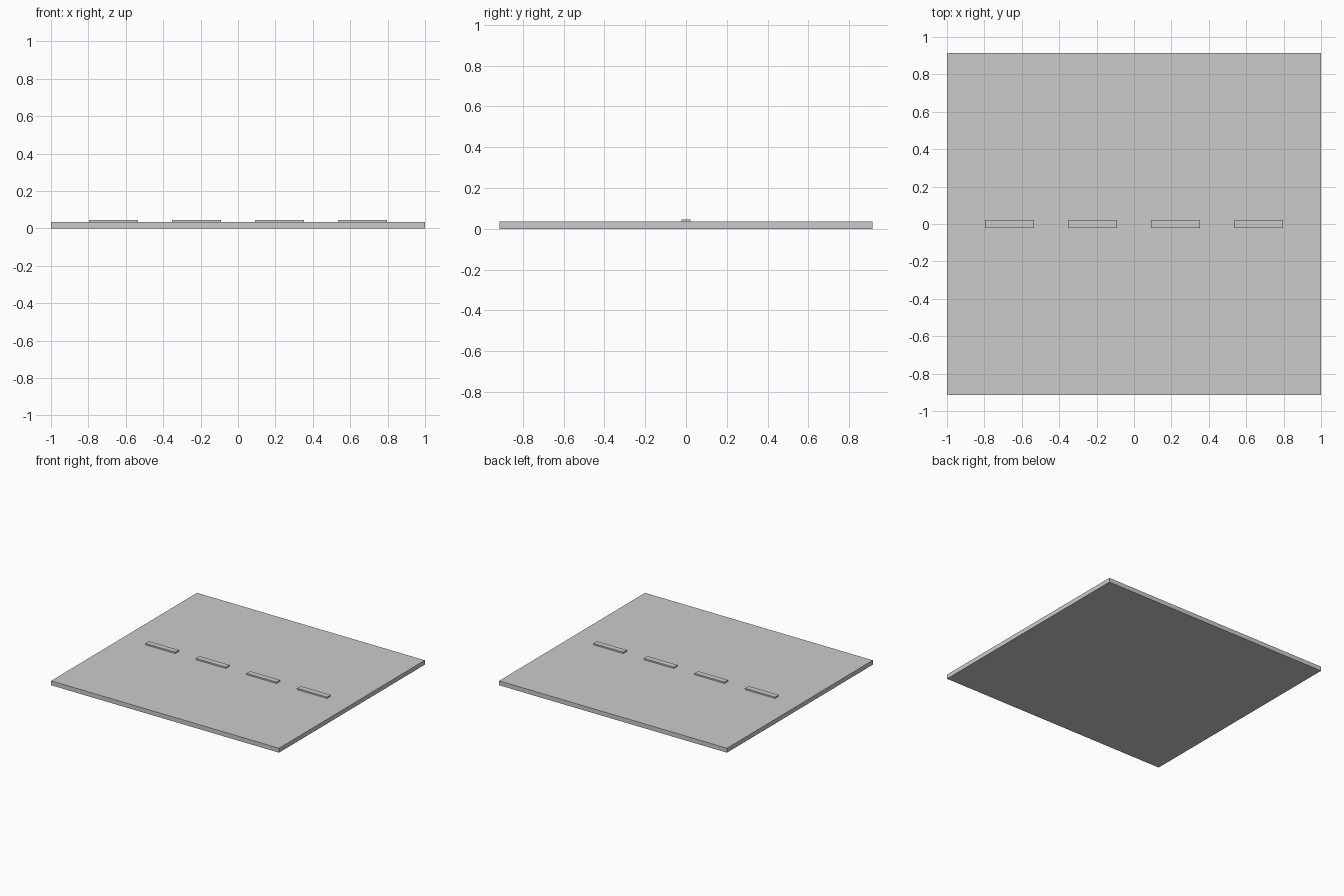
import bpy

if "Cube" in bpy.data.objects:
    bpy.data.objects.remove(bpy.data.objects["Cube"])

SLAB_TOP = 0.035
DASH_TOP = 0.046


def box(name, x, y, z0, z1, width, depth):
    """Box given by its centre in plan, its z range and its plan size."""
    bpy.ops.mesh.primitive_cube_add(size=1, location=(x, y, (z0 + z1) / 2))
    ob = bpy.context.object
    ob.name = name
    ob.scale = (width, depth, z1 - z0)
    bpy.ops.object.transform_apply(location=False, rotation=False, scale=True)
    return ob


# Flat road slab
box("road_slab", 0, 0, 0, SLAB_TOP, 2.0, 1.828)

# Row of raised centre-line dashes
for i in range(4):
    box(f"lane_dash_{i + 1}", (i - 1.5) * 0.444, 0, SLAB_TOP, DASH_TOP, 0.262, 0.045)
